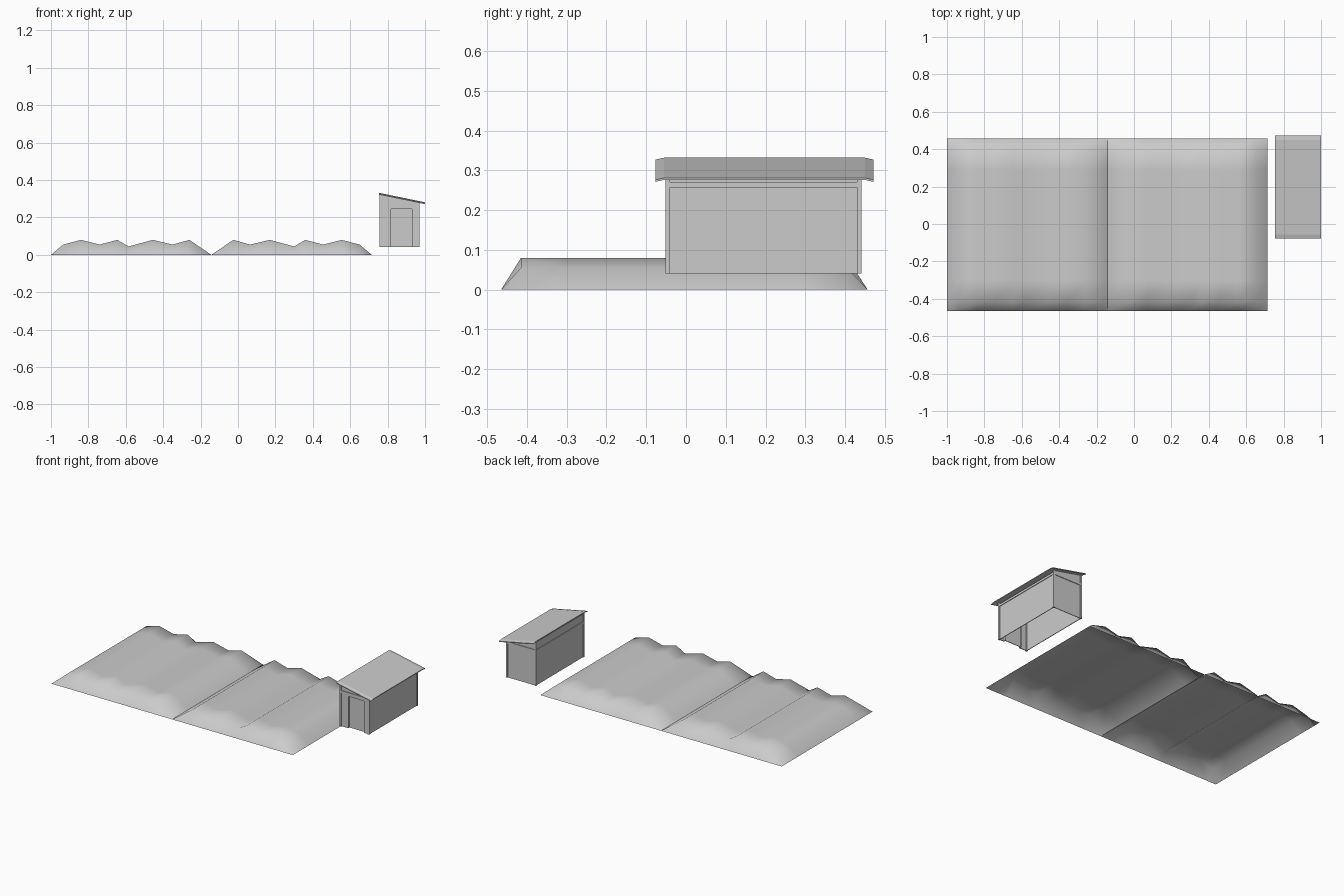
import bpy, bmesh

if "Cube" in bpy.data.objects:
    bpy.data.objects.remove(bpy.data.objects["Cube"])


def make(name, verts, faces, smooth=False):
    me = bpy.data.meshes.new(name)
    me.from_pydata(verts, [], faces)
    bm = bmesh.new()
    bm.from_mesh(me)
    if not smooth:
        bmesh.ops.recalc_face_normals(bm, faces=bm.faces)
    bm.to_mesh(me)
    bm.free()
    for p in me.polygons:
        p.use_smooth = smooth
    ob = bpy.data.objects.new(name, me)
    bpy.context.collection.objects.link(ob)
    return ob


def prism_y(name, pts, y0, y1):
    """Extrude an (x, z) outline along y."""
    n = len(pts)
    verts = [(x, y, z) for y in (y0, y1) for x, z in pts]
    faces = [tuple(range(n)), tuple(range(2 * n - 1, n - 1, -1))]
    faces += [(i, (i + 1) % n, (i + 1) % n + n, i + n) for i in range(n)]
    return make(name, verts, faces)


def box(name, x0, x1, y0, y1, z0, z1):
    return prism_y(name, [(x0, z0), (x1, z0), (x1, z1), (x0, z1)], y0, y1)


def roof_z(x):
    return 0.331 - (x - 0.757) * 0.206


# Ploughed beds: open heightfield sheets, second one mirrored
RIDGES = [(-1, 0), (-.935, .055), (-.84, .08), (-.74, .055), (-.645, .08),
          (-.585, .045), (-.455, .08), (-.35, .055), (-.26, .08), (-.1425, 0)]
ROWS = [(-.465, 0), (-.415, 1), (-.3, 1), (.29, 1), (.405, 1), (.457, 0)]


def bed(name, profile):
    n = len(profile)
    verts = [(x, y, z * k) for y, k in ROWS for x, z in profile]
    faces = [(j * n + i, j * n + i + 1, (j + 1) * n + i + 1, (j + 1) * n + i)
             for j in range(len(ROWS) - 1) for i in range(n - 1)]
    make(name, verts, faces, smooth=True)


bed("soil_bed_left", RIDGES)
bed("soil_bed_right", [(-.285 - x, z) for x, z in reversed(RIDGES)])

# Shed dimensions
X0, X1, Y0, Y1, ZB = .757, .970, -.052, .442, .041
P, IN, T = .012, .004, .004      # post size, panel inset, panel thickness

# Corner posts reaching the roof
for xn, xa in (("left", X0), ("right", X1 - P)):
    for yn, ya in (("front", Y0), ("back", Y1 - P)):
        xb = xa + P
        prism_y(f"post_{yn}_{xn}", [(xa, ZB), (xb, ZB), (xb, roof_z(xb) - .005),
                                    (xa, roof_z(xa) - .005)], ya, ya + P)

# Side wall panels
box("wall_right", X1 - IN - T, X1 - IN, Y0 + P, Y1 - P, ZB, .270)
box("wall_left", X0 + IN, X0 + IN + T, Y0 + P, Y1 - P, ZB, .318)

# Top rails
for name, xa in (("rail_left", X0), ("rail_right", X1 - P)):
    box(name, xa, xa + P, Y0 + P, Y1 - P, .257, .271)
for name, ya in (("rail_front", Y0), ("rail_back", Y1 - P)):
    box(name, X0 + P, X1 - P, ya, ya + P, .257, .271)

# Back wall and gable infills
box("wall_back", X0 + P, X1 - P, Y1 - IN - T, Y1 - IN, ZB, .258)
for name, ya in (("gable_front", Y0 + IN), ("gable_back", Y1 - IN - T)):
    prism_y(name, [(X0 + P, .27), (X1 - P, .27), (X1 - P, roof_z(X1 - P) - .004),
                   (X0 + P, roof_z(X0 + P) - .004)], ya, ya + T)

# Front wall around the recessed door
DX0, DX1, DZ = .818, .930, .245
box("front_wall_left", X0 + P, DX0, Y0 + IN, Y0 + IN + T, ZB, .258)
box("front_wall_right", DX1, X1 - P, Y0 + IN, Y0 + IN + T, ZB, .258)
box("front_wall_top", DX0, DX1, Y0 + IN, Y0 + IN + T, DZ, .258)
box("door_jamb_left", DX0 - T, DX0, Y0 + IN, Y0 + .022, ZB, DZ)
box("door_jamb_right", DX1, DX1 + T, Y0 + IN, Y0 + .022, ZB, DZ)
box("door", DX0, DX1, Y0 + .016, Y0 + .020, ZB, DZ)

# Sloping roof with slightly drooping ends
section = [(-.077, -.005), (-.055, 0), (.45, 0), (.472, -.005)]
ring = section + [(y, z - .005) for y, z in reversed(section)]
n = len(ring)
rv = [(x, y, roof_z(x) + z) for x in (.753, 1.0) for y, z in ring]
rf = [(i, (i + 1) % n, (i + 1) % n + n, i + n) for i in range(n)]
rf += [(e + i, e + i + 1, e + n - 2 - i, e + n - 1 - i)
       for e in (0, n) for i in range(3)]
make("roof", rv, rf)
